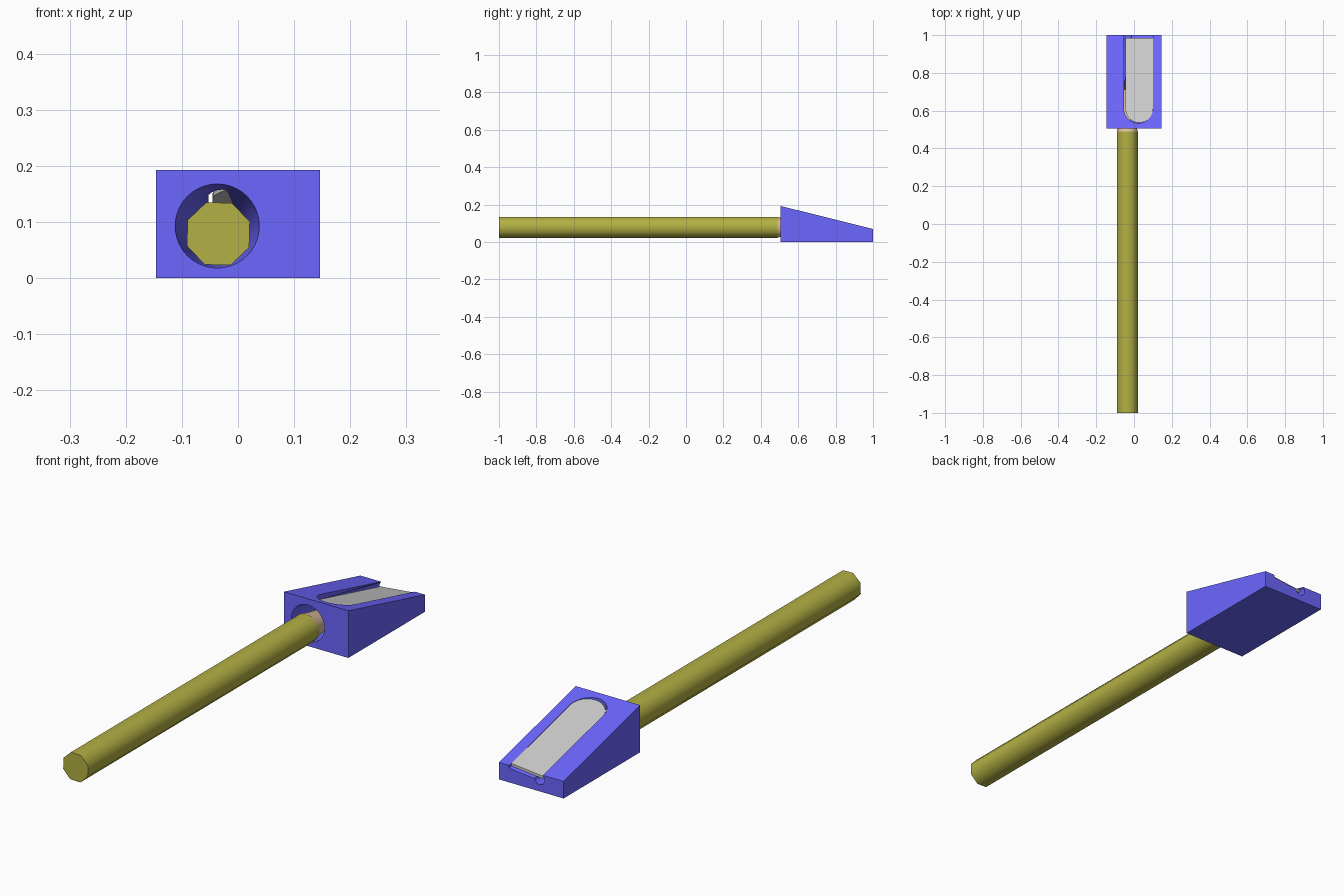
import bpy, bmesh, math

if "Cube" in bpy.data.objects:
    bpy.data.objects.remove(bpy.data.objects["Cube"])


def material(name, rgb):
    m = bpy.data.materials.new(name)
    m.diffuse_color = (*rgb, 1)
    m.use_nodes = True
    m.node_tree.nodes["Principled BSDF"].inputs["Base Color"].default_value = m.diffuse_color
    return m


def finish(name, bm, mat=None, angle=None):
    bmesh.ops.recalc_face_normals(bm, faces=bm.faces)
    me = bpy.data.meshes.new(name)
    bm.to_mesh(me)
    bm.free()
    ob = bpy.data.objects.new(name, me)
    bpy.context.collection.objects.link(ob)
    if mat:
        me.materials.append(mat)
    if angle:
        smooth(ob, angle)
    return ob


def smooth(ob, angle):
    bpy.ops.object.select_all(action='DESELECT')
    ob.select_set(True)
    bpy.context.view_layer.objects.active = ob
    bpy.ops.object.shade_smooth_by_angle(angle=math.radians(angle))


def loft(name, rings, sides, mat=None, angle=None, x=-0.037, phase=0.0):
    """Capped tube along y; each ring is (y, centre z, radius)."""
    bm = bmesh.new()
    loops = []
    for y, z, r in rings:
        loops.append([bm.verts.new((x + r * math.cos(phase + math.tau * i / sides), y,
                                    z + r * math.sin(phase + math.tau * i / sides)))
                      for i in range(sides)])
    for a, b in zip(loops, loops[1:]):
        for i in range(sides):
            j = (i + 1) % sides
            bm.faces.new((a[i], a[j], b[j], b[i]))
    bm.faces.new(loops[0])
    bm.faces.new(loops[-1])
    return finish(name, bm, mat, angle)


FRONT, H_FRONT, H_BACK = 0.505, 0.193, 0.07


def slope_z(x, y, off):
    """Height on the sloping top, tipped down towards the cutting edge."""
    return H_FRONT + (y - FRONT) * (H_BACK - H_FRONT) / (1 - FRONT) + 0.1 * (x - 0.1) + off


def slope_slab(name, x0, x1, y0, y1, low, high, mat=None):
    """Slab with a round front end, lying along the sloping top."""
    r, cx = (x1 - x0) / 2, (x0 + x1) / 2
    pts = [(cx + r * math.cos(math.pi + math.pi * i / 20),
            y0 + r + r * math.sin(math.pi + math.pi * i / 20)) for i in range(21)]
    pts += [(x1, y1), (x0, y1)]
    bm = bmesh.new()
    lo = [bm.verts.new((x, y, slope_z(x, y, low))) for x, y in pts]
    hi = [bm.verts.new((x, y, slope_z(x, y, high))) for x, y in pts]
    bm.faces.new(lo)
    bm.faces.new(hi)
    for i in range(len(pts)):
        j = (i + 1) % len(pts)
        bm.faces.new((lo[i], lo[j], hi[j], hi[i]))
    return finish(name, bm, mat, 30)


def cut(ob, cutter):
    cutter.hide_render = True
    mod = ob.modifiers.new("cut", 'BOOLEAN')
    mod.operation, mod.solver, mod.object = 'DIFFERENCE', 'EXACT', cutter
    bpy.context.view_layer.objects.active = ob
    bpy.ops.object.modifier_apply(modifier=mod.name)
    bpy.data.objects.remove(cutter)


blue = material("blue", (0.15, 0.133, 1.0))
paint = material("olive_paint", (0.448, 0.435, 0.057))
wood = material("wood", (0.75, 0.52, 0.36))
lead = material("lead", (0.03, 0.03, 0.03))

# Wedge body of the sharpener
bm = bmesh.new()
profile = [(FRONT, 0), (1, 0), (1, H_BACK), (FRONT, H_FRONT)]
left, right = [[bm.verts.new((x, y, z)) for y, z in profile] for x in (-0.146, 0.146)]
bm.faces.new(left)
bm.faces.new(right)
for i in range(4):
    j = (i + 1) % 4
    bm.faces.new((left[i], left[j], right[j], right[i]))
body = finish("sharpener_body", bm, blue)

# Tapered pencil hole, blade pocket and the narrow slot for shavings
cut(body, loft("hole_cutter", [(0.495, 0.0938, 0.076), (1.01, 0.0502, 0.022)], 40))
cut(body, slope_slab("pocket_cutter", -0.053, 0.10, 0.534, 1.05, -0.012, 0.1))
cut(body, slope_slab("slot_cutter", -0.0525, -0.036, 0.59, 1.05, -0.022, 0.05))
smooth(body, 30)

# Steel blade
slope_slab("blade", -0.045, 0.0995, 0.536, 0.986, -0.0115, -0.001)

# Eight-sided pencil with sharpened wood and lead
pencil = dict(sides=8, x=-0.035, phase=math.radians(21))
loft("pencil_shaft", [(-1, 0.079, 0.06), (0.49, 0.079, 0.06)], mat=paint, angle=50, **pencil)
loft("pencil_wood", [(0.49, 0.079, 0.059), (0.51, 0.079, 0.053), (0.71, 0.068, 0.024)],
     mat=wood, angle=50, **pencil)
loft("pencil_lead", [(0.71, 0.068, 0.024), (0.82, 0.064, 0.005)], mat=lead, angle=50, **pencil)
